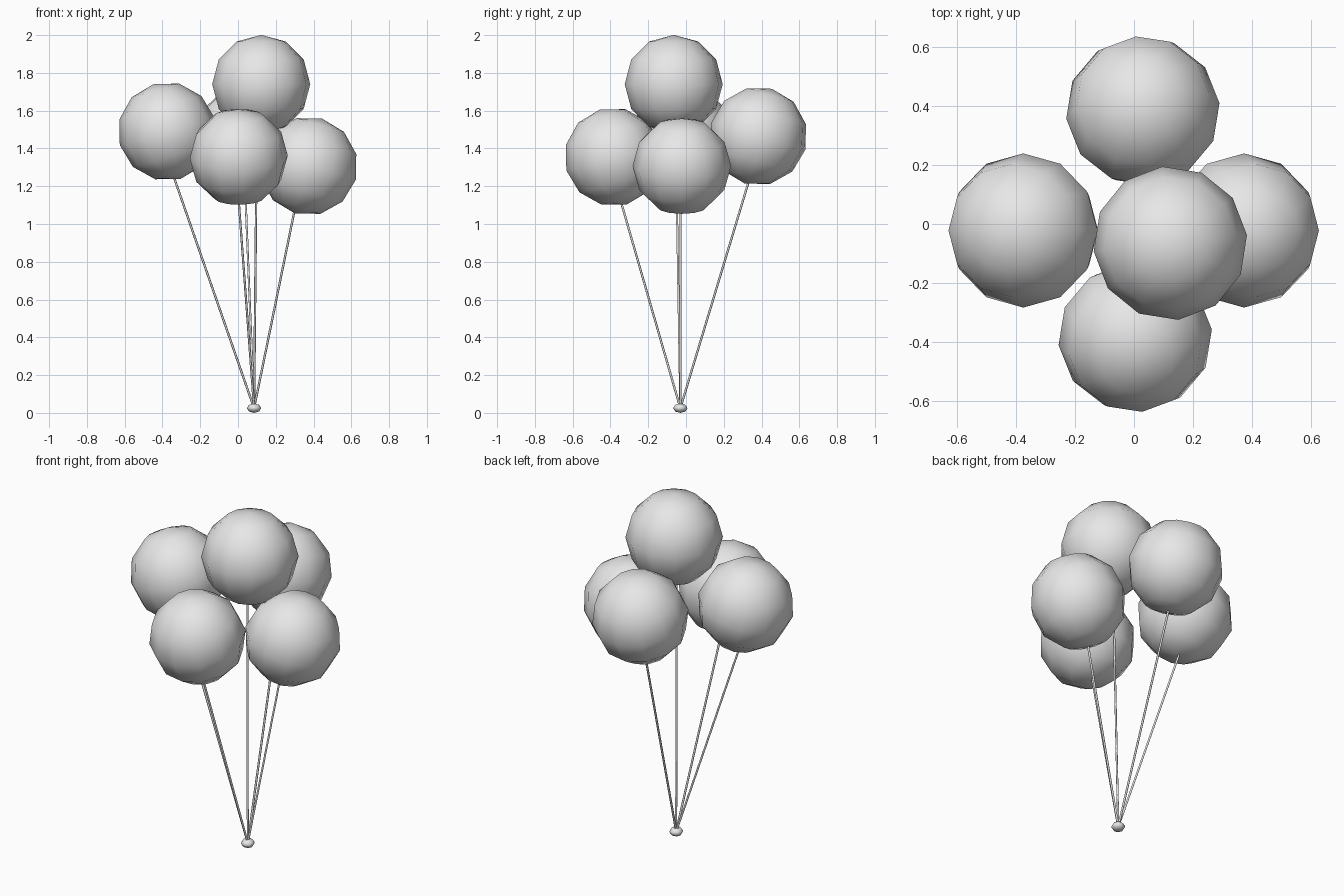
import bpy
import math
from mathutils import Matrix, Vector

cube = bpy.data.objects.get("Cube")
if cube:
    bpy.data.objects.remove(cube)

grey = bpy.data.materials.new("light_grey")
grey.use_nodes = True
colour = (0.8, 0.8, 0.8, 1)
grey.diffuse_color = colour
grey.node_tree.nodes["Principled BSDF"].inputs["Base Color"].default_value = colour

RADIUS = 0.261
TILT = math.radians(16)
TWIST = math.radians(6)
KNOT = Vector((0.085, -0.03, 0.025))


def finish(name):
    obj = bpy.context.object
    obj.name = name
    obj.data.materials.append(grey)
    bpy.ops.object.shade_smooth()
    return obj


def balloon(name, centre, lean, twist):
    # Low-poly sphere whose pole leans outward
    bpy.ops.mesh.primitive_uv_sphere_add(segments=12, ring_count=6, radius=RADIUS)
    obj = finish(name)
    pole = Vector((0, 0, 1)) * math.cos(TILT) + Vector(lean) * math.sin(TILT)
    turn = Vector((0, 0, 1)).rotation_difference(pole).to_matrix()
    spin = Matrix.Rotation(twist, 3, "Z")
    obj.matrix_world = Matrix.Translation(centre) @ (turn @ spin).to_4x4()


def string(name, end):
    # Thin straight cord from the knot to the balloon
    path = Vector(end) - KNOT
    bpy.ops.mesh.primitive_cylinder_add(
        vertices=6, radius=0.006, depth=path.length, end_fill_type="NOTHING",
        location=KNOT + path / 2,
        rotation=path.to_track_quat("Z", "Y").to_euler())
    finish(name)


# Name, balloon centre, lean direction, twist, end of string
BALLOONS = [
    ("left", (0.373, -0.022, 1.307), (1, 0, 0), 0, (0.302, -0.028, 1.085)),
    ("right", (-0.375, -0.022, 1.49), (-1, 0, 0), 0, (-0.34, -0.028, 1.25)),
    ("front", (0.004, -0.384, 1.355), (0, -1, 0), TWIST, (0.004, -0.345, 1.12)),
    ("back", (0.03, 0.383, 1.465), (0, 1, 0), TWIST, (0.036, 0.335, 1.235)),
    ("top", (0.123, -0.065, 1.74), (0, 0, 0), TWIST, (0.1, -0.055, 1.51)),
]
for side, centre, lean, twist, end in BALLOONS:
    balloon(side + "_balloon", centre, lean, twist)
    string(side + "_string", end)

# Flattened knot tying the strings together
bpy.ops.mesh.primitive_uv_sphere_add(segments=8, ring_count=4, radius=1, location=KNOT)
bpy.context.object.scale = (0.038, 0.038, 0.025)
finish("string_knot")
